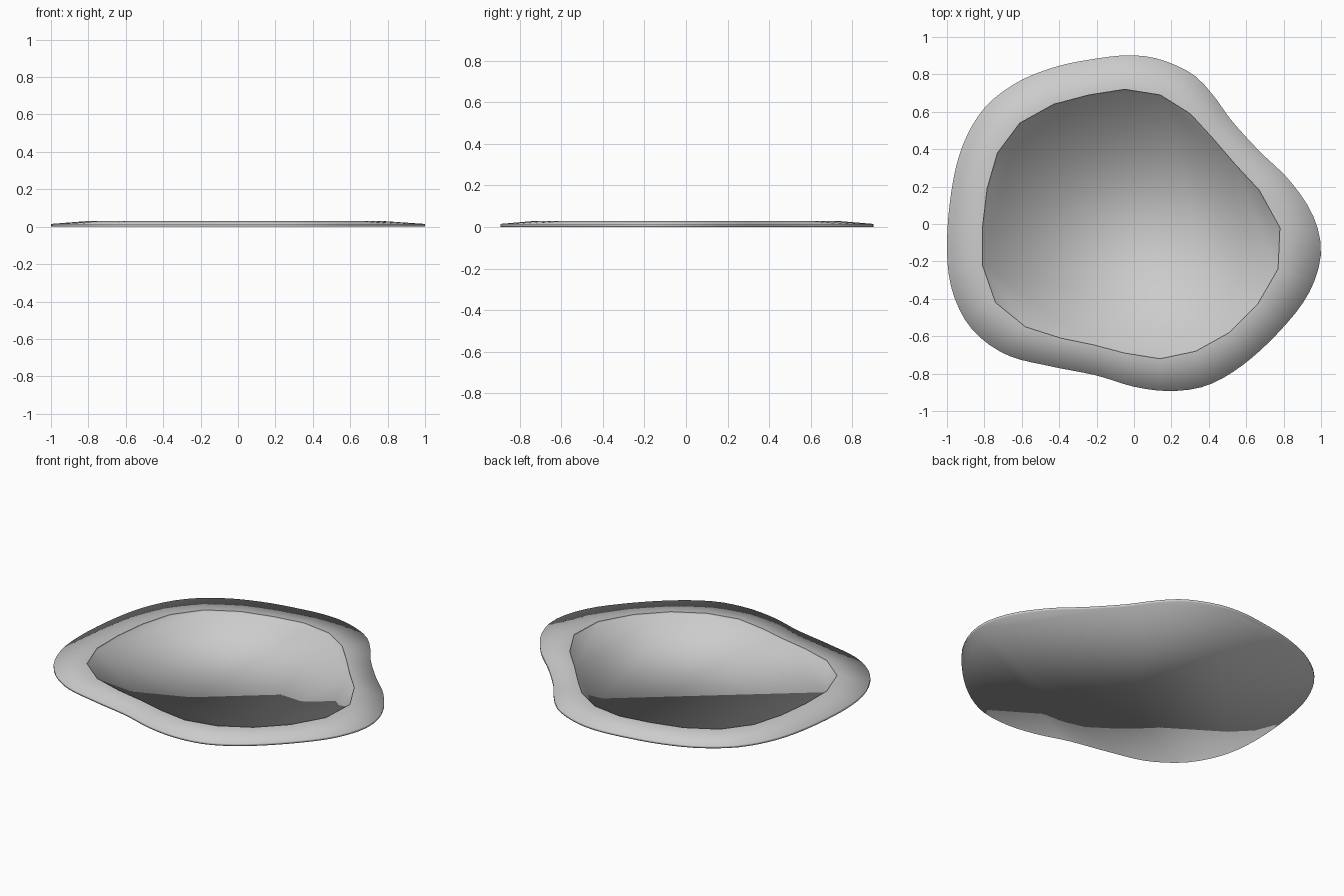
import bpy, bmesh, math

if "Cube" in bpy.data.objects:
    bpy.data.objects.remove(bpy.data.objects["Cube"])

# Outer outline, counter-clockwise, rounded later by a closed spline
OUTER = [(1, -.15), (.955, .05), (.83, .235), (.67, .39), (.52, .555), (.43, .68),
         (.315, .80), (.14, .88), (-.03, .902), (-.23, .88), (-.42, .84), (-.62, .76),
         (-.8, .62), (-.92, .41), (-.98, .15), (-1, -.15), (-.965, -.38), (-.86, -.57),
         (-.68, -.70), (-.45, -.76), (-.2, -.81), (0, -.87), (.2, -.893), (.4, -.86),
         (.6, -.74), (.8, -.55), (.94, -.36)]
# Angular inner outline, counter-clockwise
INNER = [(.78, -.02), (.67, .18), (.54, .32), (.42, .46), (.30, .59), (.14, .69),
         (-.05, .72), (-.24, .69), (-.43, .64), (-.61, .54), (-.73, .38), (-.785, .19),
         (-.81, -.02), (-.81, -.22), (-.74, -.42), (-.58, -.55), (-.39, -.61),
         (-.22, -.645), (-.05, -.69), (.14, -.72), (.33, -.68), (.51, -.58),
         (.66, -.43), (.77, -.24)]
STEPS, Z_EDGE, Z_RIM, Z_FLOOR = 4, .015, .03, .02


def spline(pts, steps):
    """Closed Catmull-Rom curve through the points."""
    out, n = [], len(pts)
    for i in range(n):
        a, b, c, d = (pts[(i + k) % n] for k in (-1, 0, 1, 2))
        for s in range(steps):
            t = s / steps
            out.append(tuple(.5 * (2 * b[k] + (c[k] - a[k]) * t
                                   + (2 * a[k] - 5 * b[k] + 4 * c[k] - d[k]) * t * t
                                   + (3 * b[k] - a[k] - 3 * c[k] + d[k]) * t ** 3)
                             for k in (0, 1)))
    return out


def ray_hit(curve, ang):
    """Where a ray from the centre at this angle crosses the curve."""
    dx, dy = math.cos(ang), math.sin(ang)
    for p, q in zip(curve, curve[1:] + curve[:1]):
        cp, cq = dx * p[1] - dy * p[0], dx * q[1] - dy * q[0]
        if cp <= 0 < cq:
            t = -cp / (cq - cp)
            x, y = p[0] + (q[0] - p[0]) * t, p[1] + (q[1] - p[1]) * t
            if x * dx + y * dy > 0:
                return x, y
    return curve[0]


def ring(bm, pts, z):
    return [bm.verts.new((x, y, z)) for x, y in pts]


def bridge(bm, lo, hi):
    n = len(lo)
    for i in range(n):
        j = (i + 1) % n
        bm.faces.new((lo[i], lo[j], hi[j], hi[i]))


def finish(bm, name, mat):
    for f in bm.faces:
        f.smooth = True
    me = bpy.data.meshes.new(name)
    bm.to_mesh(me)
    bm.free()
    me.materials.append(mat)
    bpy.context.collection.objects.link(bpy.data.objects.new(name, me))


grey = bpy.data.materials.new("light grey")
grey.diffuse_color = (.6, .6, .6, 1)
grey.use_nodes = True
grey.node_tree.nodes["Principled BSDF"].inputs["Base Color"].default_value = grey.diffuse_color

# Sloping bank with its side wall and underside
inner = [(p[0] + (q[0] - p[0]) * s / STEPS, p[1] + (q[1] - p[1]) * s / STEPS)
         for p, q in zip(INNER, INNER[1:] + INNER[:1]) for s in range(STEPS)]
dense = spline(OUTER, 12)
outer = [ray_hit(dense, math.atan2(y, x)) for x, y in inner]
bm = bmesh.new()
base = ring(bm, outer, 0)
edge = ring(bm, outer, Z_EDGE)
rim = ring(bm, inner, Z_RIM)
bridge(bm, base, edge)
bridge(bm, edge, rim)
bm.faces.new(base[::-1])
finish(bm, "bank", grey)

# Shallow basin: short inner wall and flat floor, shaded as one soft hollow
bm = bmesh.new()
top = ring(bm, INNER, Z_RIM)
floor = ring(bm, INNER, Z_FLOOR)
bridge(bm, top[::-1], floor[::-1])
for f in bm.faces:
    f.normal_flip()
bm.faces.new(floor)
bmesh.ops.recalc_face_normals(bm, faces=bm.faces)
bm.normal_update()
# keep the floor facing up and the wall facing inward
if max(bm.faces, key=lambda f: len(f.verts)).normal.z < 0:
    bmesh.ops.reverse_faces(bm, faces=bm.faces)
finish(bm, "basin_floor", grey)
